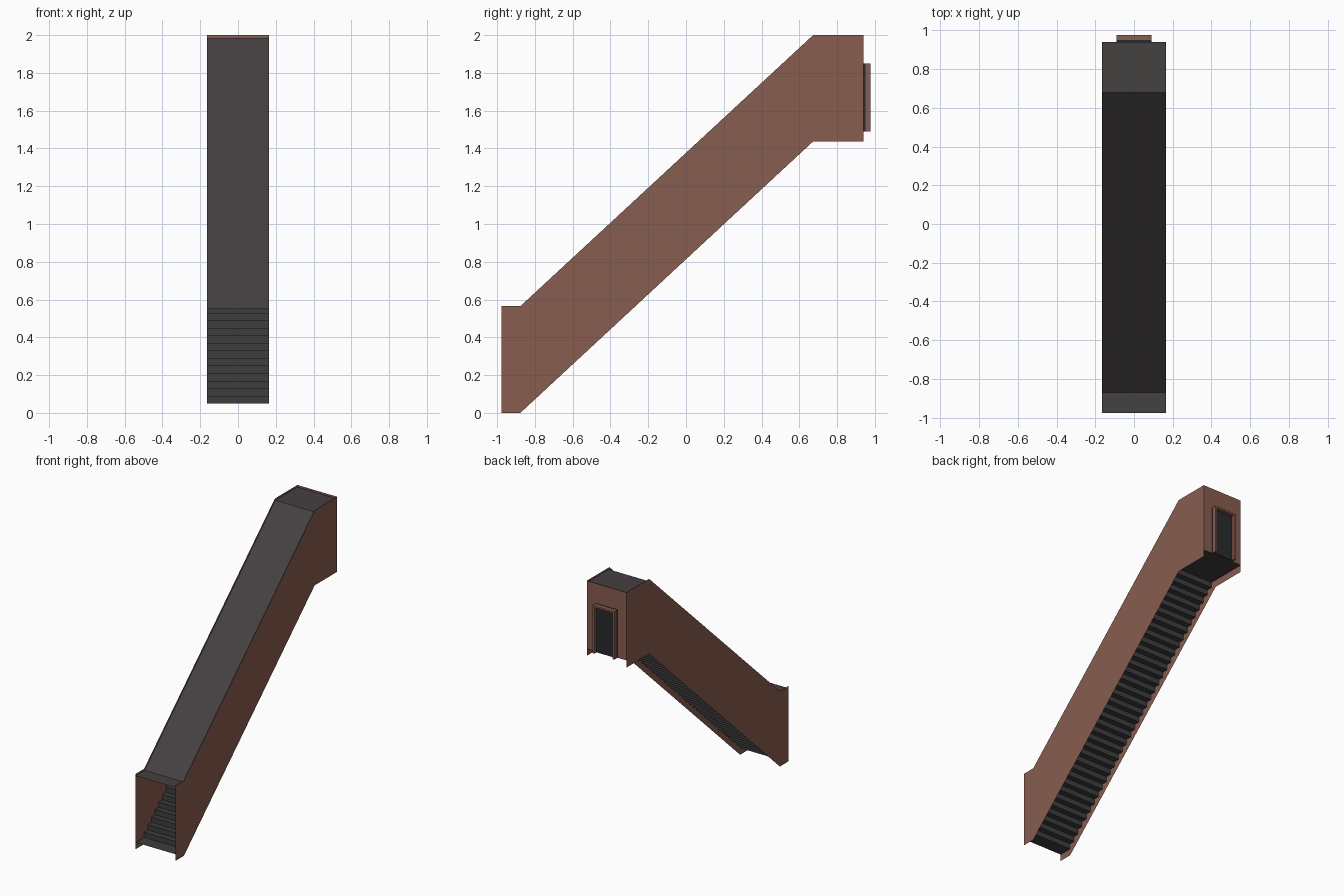
import bpy

if "Cube" in bpy.data.objects:
    bpy.data.objects.remove(bpy.data.objects["Cube"])

W = 0.165            # half width of the covered stairway
STEPS = 36
FLOOR, LANDING = 0.05, 1.49


def material(name, rgb):
    m = bpy.data.materials.new(name)
    m.diffuse_color = (*rgb, 1)
    m.use_nodes = True
    m.node_tree.nodes["Principled BSDF"].inputs["Base Color"].default_value = m.diffuse_color
    return m


brown = material("brown_cladding", (0.25, 0.11, 0.08))
roof_grey = material("roof_grey", (0.06, 0.052, 0.053))
step_grey = material("step_grey", (0.048, 0.047, 0.047))
door_dark = material("door_dark", (0.022, 0.024, 0.026))


def mesh_object(name, verts, faces, mat):
    me = bpy.data.meshes.new(name)
    me.from_pydata(verts, [], faces)
    me.materials.append(mat)
    ob = bpy.data.objects.new(name, me)
    bpy.context.collection.objects.link(ob)
    return ob


def ribbon(name, path, mat):
    """Sheet spanning the full width along a (y, z) path, facing up."""
    verts = [(x, y, z) for y, z in path for x in (-W, W)]
    faces = [(2 * i, 2 * i + 1, 2 * i + 3, 2 * i + 2) for i in range(len(path) - 1)]
    return mesh_object(name, verts, faces, mat)


def box(name, x0, x1, y0, y1, z0, z1, mat):
    v = [(x, y, z) for x in (x0, x1) for y in (y0, y1) for z in (z0, z1)]
    f = [(0, 1, 3, 2), (4, 6, 7, 5), (0, 4, 5, 1), (2, 3, 7, 6), (0, 2, 6, 4), (1, 5, 7, 3)]
    return mesh_object(name, v, f, mat)


# Side walls: thin sheets with a sloped outline
outline = [(-0.977, 0), (-0.877, 0), (0.673, 1.437), (0.94, 1.437),
           (0.94, 2), (0.673, 2), (-0.877, 0.565), (-0.977, 0.565)]
for side, x in (("left", -W), ("right", W)):
    order = list(range(8))
    if x < 0:
        order.reverse()
    mesh_object(side + "_wall", [(x, y, z) for y, z in outline], [order], brown)

# Roof sheet, set just below the wall tops
ribbon("roof", [(-0.977, 0.55), (-0.871, 0.55), (0.679, 1.985), (0.94, 1.985)], roof_grey)

# Staircase: entry floor, risers and treads, upper landing
rise = (LANDING - FLOOR) / STEPS
run = 1.55 / STEPS
path = [(-0.977, FLOOR)]
for i in range(STEPS):
    y = -0.877 + i * run
    path += [(y, FLOOR + i * rise), (y, FLOOR + (i + 1) * rise)]
path.append((0.94, LANDING))
ribbon("staircase", path, step_grey)

# Back wall closing the upper landing
mesh_object("back_wall", [(W, 0.94, LANDING), (-W, 0.94, LANDING), (-W, 0.94, 2), (W, 0.94, 2)],
            [(0, 1, 2, 3)], brown)

# Door panel and its raised frame
D, T, TOP = 0.09, 0.014, 1.85
box("door", -D, D, 0.94, 0.951, LANDING, TOP, door_dark)
box("door_frame_left", -D, -D + T, 0.951, 0.977, LANDING, TOP, brown)
box("door_frame_right", D - T, D, 0.951, 0.977, LANDING, TOP, brown)
box("door_frame_top", -D + T, D - T, 0.951, 0.977, TOP - T, TOP, brown)
